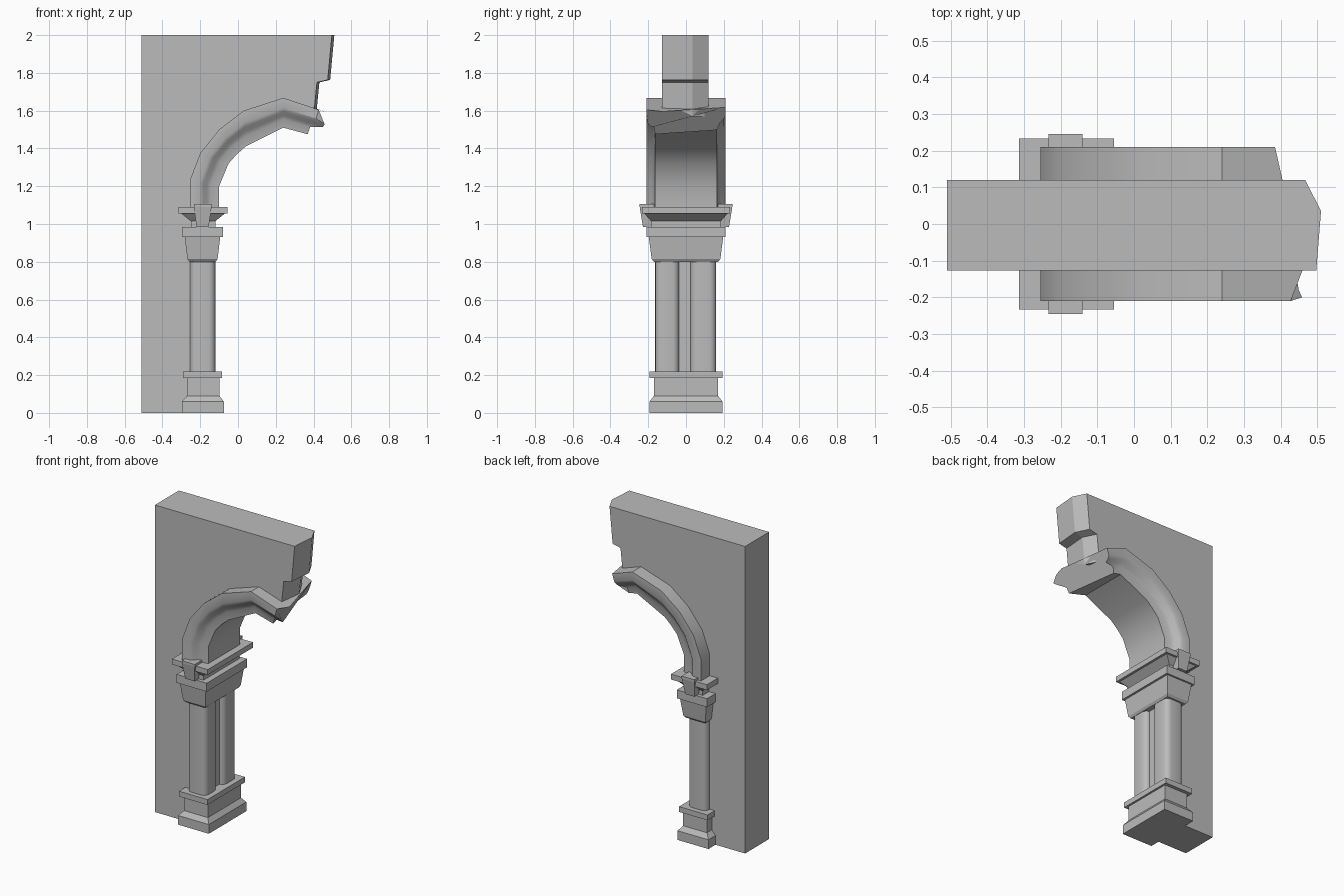
import bpy, bmesh, math

cube = bpy.data.objects.get("Cube")
if cube:
    bpy.data.objects.remove(cube, do_unlink=True)

stone = bpy.data.materials.new("grey stone")
stone.use_nodes = True
GREY = (0.5, 0.5, 0.5, 1)
stone.diffuse_color = GREY
stone.node_tree.nodes["Principled BSDF"].inputs["Base Color"].default_value = GREY


def finish(name, bm, smooth=None):
    bmesh.ops.recalc_face_normals(bm, faces=bm.faces)
    mesh = bpy.data.meshes.new(name)
    bm.to_mesh(mesh)
    bm.free()
    mesh.materials.append(stone)
    ob = bpy.data.objects.new(name, mesh)
    bpy.context.collection.objects.link(ob)
    if smooth:
        bpy.ops.object.select_all(action='DESELECT')
        ob.select_set(True)
        bpy.context.view_layer.objects.active = ob
        bpy.ops.object.shade_smooth_by_angle(angle=math.radians(smooth))
    return ob


def loft(name, rings, smooth=None):
    """Skin a list of closed rings and cap both ends."""
    bm = bmesh.new()
    loops = [[bm.verts.new(p) for p in ring] for ring in rings]
    n = len(loops[0])
    for a, b in zip(loops, loops[1:]):
        for i in range(n):
            j = (i + 1) % n
            bm.faces.new((a[i], a[j], b[j], b[i]))
    bm.faces.new(loops[0])
    bm.faces.new(loops[-1])
    return finish(name, bm, smooth)


def stack(name, levels):
    """Rectangular moulding from levels of (z, x0, x1, half depth)."""
    return loft(name, [[(x0, -d, z), (x1, -d, z), (x1, d, z), (x0, d, z)]
                       for z, x0, x1, d in levels])


# Arch centre lines: outer and inner edge, ending past the pointed apex
outer = [(-.255, 1.07), (-.255, 1.23), (-.2, 1.375), (-.1, 1.5),
         (.03, 1.6), (.24, 1.668), (.46, 1.595)]
inner = [(-.1, 1.07), (-.1, 1.2), (-.05, 1.32), (-.005, 1.37),
         (.04, 1.41), (.24, 1.51), (.42, 1.46)]

# Wall: three slices so that the broken end is faceted in plan
arch_mid = [((a + c) / 2, (b + d) / 2) for (a, b), (c, d) in zip(outer, inner)]
left_side = [(-.51, 2), (-.51, 0), (-.15, 0), (-.15, 1.05)]
broken_end = [(.40, 1.57), (.405, 1.62), (.418, 1.75), (.475, 1.763), (.497, 2)]
rings = []
for y, shift in ((-.127, 0), (.035, .013), (.12, -.03)):
    outline = left_side + arch_mid[1:-1] + [(x + shift, z) for x, z in broken_end]
    rings.append([(x, y, z) for x, z in outline])
loft("wall", rings)

# Arch moulding: (fraction from outer to inner edge, y)
half = [(0, .125), (0, .21), (.34, .21), (.46, .2), (.58, .18),
        (.72, .17), (1, .163)]
section = half + [(t, -y) for t, y in reversed(half)]
rings = []
for i, ((ox, oz), (ix, iz)) in enumerate(zip(outer, inner)):
    ring = []
    for t, y in section:
        x, z = ox + (ix - ox) * t, oz + (iz - oz) * t
        if i == len(outer) - 1:   # ragged broken end
            back = .033 if y < -.2 else (y + .125) * .225
            back += .06 if t > .7 else 0
            x, z = x - back, z + back * .3
        ring.append((x, y, z))
    rings.append(ring)
loft("arch_moulding", rings, 30)

# Pedestal
stack("pedestal", [(0, -.297, -.075, .193), (.06, -.297, -.075, .193),
                   (.09, -.27, -.098, .17), (.19, -.27, -.098, .17)])
stack("pedestal_slab", [(.185, -.29, -.085, .193), (.22, -.29, -.085, .193)])

# Twin shafts with rounded corners
for name, y0, y1 in (("front_shaft", -.163, -.036), ("back_shaft", .023, .16)):
    bm = bmesh.new()
    bmesh.ops.create_cube(bm, size=1)
    for v in bm.verts:
        v.co = (-.1875 + v.co.x * .135, (y0 + y1) / 2 + v.co.y * (y1 - y0),
                .51 + v.co.z * .62)
    upright = [e for e in bm.edges
               if abs(e.verts[0].co.z - e.verts[1].co.z) > .1]
    bmesh.ops.bevel(bm, geom=upright, offset=.035, segments=4,
                    profile=.5, affect='EDGES')
    finish(name, bm, 40)

# Capital: collar, flared block, slab, neck and top slab
stack("capital", [(.8, -.257, -.118, .17), (.815, -.268, -.108, .182),
                  (.94, -.283, -.093, .198)])
stack("capital_slab", [(.93, -.297, -.08, .208), (.985, -.297, -.08, .208)])
stack("capital_neck", [(.98, -.25, -.12, .185), (1.015, -.25, -.12, .185),
                       (1.055, -.3, -.07, .22)])
stack("top_slab", [(1.055, -.314, -.055, .233), (1.09, -.314, -.055, .233)])

# Tapered brackets on both faces of the top slab
for name, s in (("front_bracket", -1), ("back_bracket", 1)):
    rings = []
    for z, x0, x1, d in ((.985, -.22, -.155, .228), (1.09, -.233, -.14, .245),
                         (1.105, -.233, -.14, .245)):
        rings.append([(x0, s * .15, z), (x1, s * .15, z),
                      (x1, s * d, z), (x0, s * d, z)])
    loft(name, rings)
